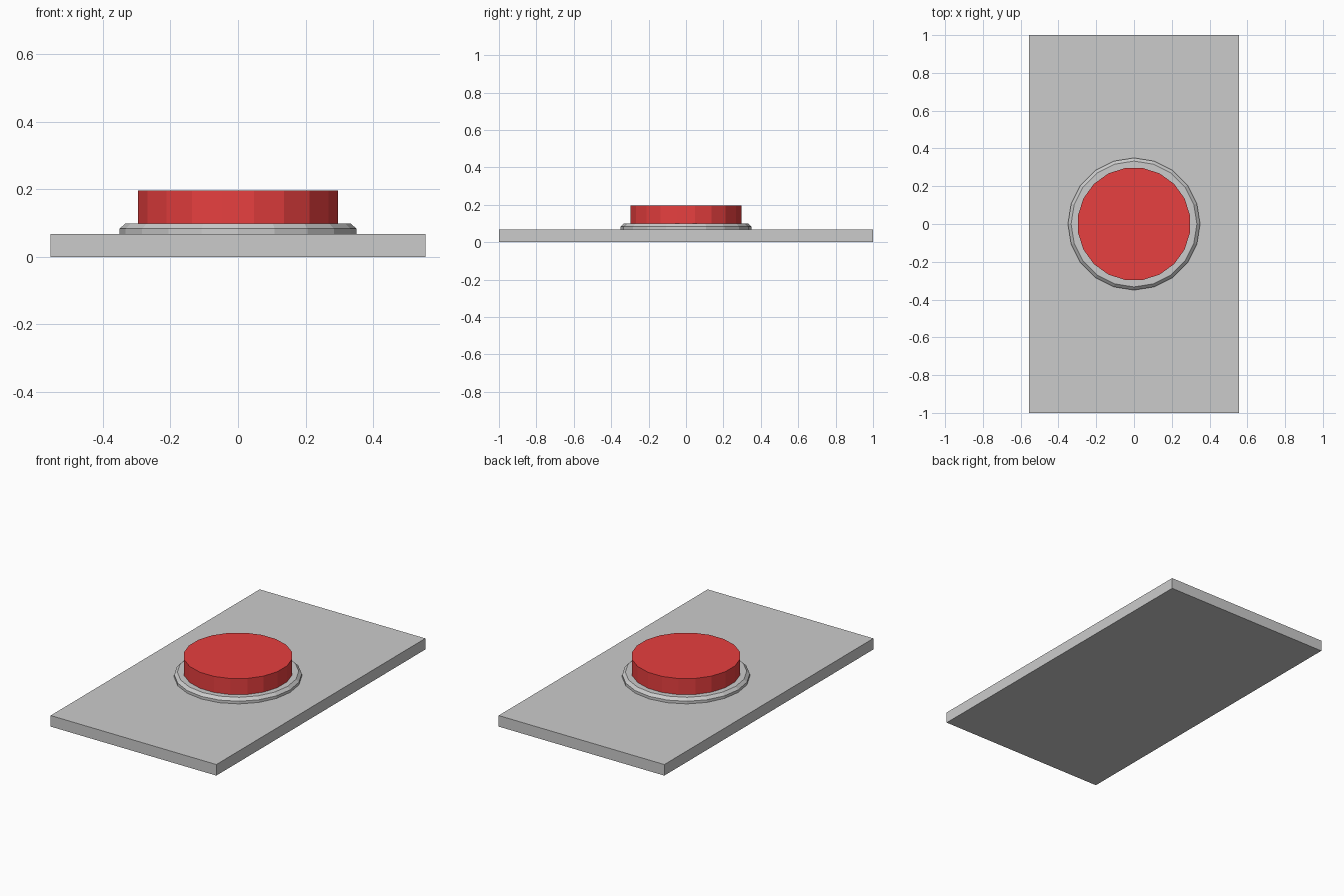
import bpy, bmesh
from math import cos, sin, pi

if "Cube" in bpy.data.objects:
    bpy.data.objects.remove(bpy.data.objects["Cube"])

def finish(bm, name):
    bmesh.ops.recalc_face_normals(bm, faces=bm.faces)
    mesh = bpy.data.meshes.new(name)
    bm.to_mesh(mesh)
    bm.free()
    obj = bpy.data.objects.new(name, mesh)
    bpy.context.collection.objects.link(obj)
    return obj

def lathe(name, profile, sides, turn=0.0):
    """Solid disc from (radius, z) pairs, capped at both ends."""
    bm = bmesh.new()
    angles = [turn + 2 * pi * i / sides for i in range(sides)]
    rings = [[bm.verts.new((r * cos(a), r * sin(a), z)) for a in angles]
             for r, z in profile]
    for low, high in zip(rings, rings[1:]):
        for i in range(sides):
            j = (i + 1) % sides
            bm.faces.new((low[i], low[j], high[j], high[i]))
    bm.faces.new(rings[0][::-1])
    bm.faces.new(rings[-1])
    return finish(bm, name)

SIDES = 20
PLATE_TOP, COLLAR_TOP, BUTTON_TOP = 0.067, 0.099, 0.196

# Base plate
bm = bmesh.new()
bmesh.ops.create_cube(bm, size=1)
for v in bm.verts:
    v.co = (v.co.x * 1.11, v.co.y * 2.0, (v.co.z + 0.5) * PLATE_TOP)
finish(bm, "base_plate")

# Chamfered collar around the button
lathe("collar", [(0.35, PLATE_TOP), (0.35, 0.083), (0.333, COLLAR_TOP)], SIDES)

# Red push button, flats facing the axes
button = lathe("push_button", [(0.30, COLLAR_TOP), (0.30, BUTTON_TOP)], SIDES, pi / SIDES)
red = bpy.data.materials.new("red")
red.diffuse_color = (0.8, 0.05, 0.05, 1)
red.use_nodes = True
red.node_tree.nodes["Principled BSDF"].inputs["Base Color"].default_value = red.diffuse_color
button.data.materials.append(red)
